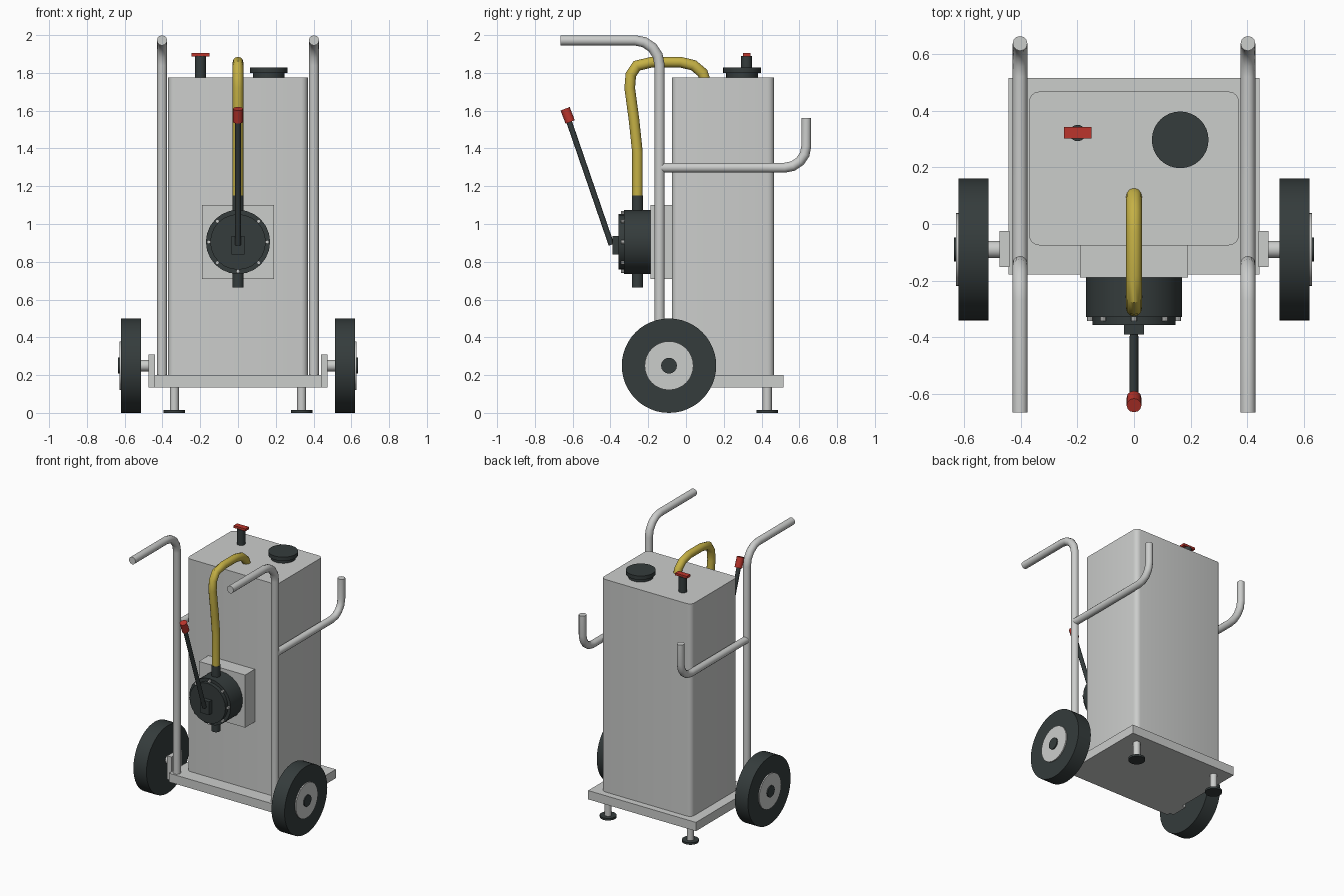
import bpy
import bmesh
import math
from mathutils import Vector, Matrix

cube = bpy.data.objects.get("Cube")
if cube:
    bpy.data.objects.remove(cube, do_unlink=True)


def material(name, color):
    m = bpy.data.materials.new(name)
    m.use_nodes = True
    m.diffuse_color = (*color, 1)
    node = next(n for n in m.node_tree.nodes if n.type == 'BSDF_PRINCIPLED')
    node.inputs["Base Color"].default_value = (*color, 1)
    node.inputs["Roughness"].default_value = 0.6
    return m


GREY = material("light grey paint", (0.6, 0.61, 0.6))
DARK = material("dark rubber", (0.035, 0.045, 0.045))
YELLOW = material("yellow hose", (0.56, 0.44, 0.06))
RED = material("red plastic", (0.5, 0.035, 0.025))


def finish(name, bm, mat):
    """Turn a bmesh into a named object with sharp edges kept."""
    mesh = bpy.data.meshes.new(name)
    bmesh.ops.recalc_face_normals(bm, faces=bm.faces)
    bm.to_mesh(mesh)
    bm.free()
    mesh.materials.append(mat)
    mesh.shade_smooth()
    mesh.set_sharp_from_angle(angle=math.radians(35))
    obj = bpy.data.objects.new(name, mesh)
    bpy.context.collection.objects.link(obj)
    return obj


def box(name, low, high, mat, corner=0):
    """Box between two corners, with optional rounded vertical edges."""
    low, high = Vector(low), Vector(high)
    bm = bmesh.new()
    bmesh.ops.create_cube(bm, size=1, matrix=Matrix.Translation((low + high) / 2)
                          @ Matrix.Diagonal((*(high - low), 1)))
    if corner:
        upright = [e for e in bm.edges
                   if abs(e.verts[0].co.z - e.verts[1].co.z) > 0.01]
        bmesh.ops.bevel(bm, geom=upright, offset=corner, segments=4,
                        profile=0.5, affect='EDGES')
    return finish(name, bm, mat)


def rod(name, start, end, radius, mat, sides=24):
    """Capped cylinder between two points."""
    start, end = Vector(start), Vector(end)
    axis = end - start
    turn = axis.to_track_quat('Z', 'Y').to_matrix().to_4x4()
    bm = bmesh.new()
    bmesh.ops.create_cone(bm, cap_ends=True, segments=sides, radius1=radius,
                          radius2=radius, depth=axis.length,
                          matrix=Matrix.Translation((start + end) / 2) @ turn)
    return finish(name, bm, mat)


def tube(name, x, path, radius, mat, sides=12):
    """Sweep a circle along a (y, z) path lying in a plane of constant x."""
    pts = [Vector(p) for p in path]
    bm = bmesh.new()
    rings = []
    for i, p in enumerate(pts):
        before = (p - pts[i - 1]).normalized() if i else None
        after = (pts[i + 1] - p).normalized() if i < len(pts) - 1 else None
        before, after = before or after, after or before
        tangent = (before + after).normalized()
        normal = Vector((-tangent.y, tangent.x)) / tangent.dot(before)
        ring = []
        for k in range(sides):
            a = math.tau * k / sides
            q = p + normal * radius * math.sin(a)
            ring.append(bm.verts.new((x + radius * math.cos(a), q.x, q.y)))
        rings.append(ring)
    for r, s in zip(rings, rings[1:]):
        for k in range(sides):
            j = (k + 1) % sides
            bm.faces.new((r[k], r[j], s[j], s[k]))
    bm.faces.new(rings[0])
    bm.faces.new(rings[-1])
    return finish(name, bm, mat)


def bent(start, corner, end, radius, steps=4):
    """Path of two perpendicular straight runs joined by an arc."""
    start, corner, end = Vector(start), Vector(corner), Vector(end)
    u, v = (start - corner).normalized(), (end - corner).normalized()
    centre = corner + (u + v) * radius
    arc = []
    for i in range(steps + 1):
        a = math.pi / 2 * i / steps
        arc.append(centre - v * radius * math.cos(a) - u * radius * math.sin(a))
    return [start, *arc, end]


# Tank and base plate
box("tank", (-0.37, -0.075, 0.2), (0.37, 0.467, 1.775), GREY, 0.035)
box("base_plate", (-0.442, -0.178, 0.135), (0.442, 0.515, 0.2), GREY)

# Mirrored running gear, frame and feet
for side, s in (("left", 1), ("right", -1)):
    wy, wz = -0.09, 0.25
    box(side + "_axle_bracket", (min(s * 0.44, s * 0.474), -0.152, 0.135),
        (max(s * 0.44, s * 0.474), -0.025, 0.31), GREY)
    for part, x0, x1, r, mat, n in (
            ("axle", 0.46, 0.53, 0.03, GREY, 16),
            ("tyre", 0.513, 0.62, 0.25, DARK, 48),
            ("wheel_hub", 0.60, 0.628, 0.129, GREY, 32),
            ("hub_cap", 0.62, 0.636, 0.042, DARK, 16)):
        rod(side + "_" + part, (s * x0, wy, wz), (s * x1, wy, wz), r, mat, n)

    tube(side + "_handle", s * 0.402,
         bent((-0.665, 1.972), (-0.14, 1.972), (-0.14, 0.2), 0.13), 0.027, GREY)
    tube(side + "_side_arm", s * 0.402,
         bent((-0.14, 1.298), (0.637, 1.298), (0.637, 1.562), 0.115), 0.026, GREY)

    fx, fy = s * 0.337, 0.43
    rod(side + "_foot_leg", (fx, fy, 0.01), (fx, fy, 0.14), 0.024, GREY, 16)
    rod(side + "_foot_pad", (fx, fy, 0), (fx, fy, 0.015), 0.057, DARK)

# Pump on its mounting box
px, pz = -0.257, 0.905
box("pump_mount", (-0.19, -0.188, 0.71), (0.19, -0.07, 1.1), GREY)
rod("pump_body", (0, -0.185, pz), (0, -0.328, pz), 0.17, DARK)
rod("pump_cover", (0, -0.32, pz), (0, -0.357, pz), 0.147, DARK)
box("lever_pivot", (-0.035, -0.39, 0.838), (0.035, -0.35, 0.937), DARK)
rod("pump_inlet", (0, px, 0.665), (0, px, 0.76), 0.03, DARK, 16)
rod("pump_outlet", (0, px, 1.05), (0, px, 1.152), 0.03, DARK, 16)
for i in range(8):
    a = math.tau * i / 8
    bx, bz = 0.155 * math.cos(a), pz + 0.155 * math.sin(a)
    rod("cover_bolt", (bx, -0.32, bz), (bx, -0.343, bz), 0.01, GREY, 8)

# Pump lever
rod("pump_lever", (0, -0.395, 0.89), (0, -0.625, 1.56), 0.015, DARK, 12)
rod("lever_grip", (0, -0.613, 1.54), (0, -0.64, 1.61), 0.026, RED, 12)

# Hose from pump outlet to tank top
tube("hose", 0, [(px, 1.15), (px, 1.38), (-0.275, 1.55), (-0.298, 1.72),
                 (-0.292, 1.79), (-0.26, 1.838), (-0.18, 1.857), (-0.03, 1.857),
                 (0.04, 1.84), (0.088, 1.80), (0.1, 1.765)], 0.028, YELLOW)

# Filler cap and valve on the tank top
rod("filler_neck", (0.163, 0.297, 1.77), (0.163, 0.297, 1.805), 0.084, DARK, 32)
rod("filler_cap", (0.163, 0.297, 1.8), (0.163, 0.297, 1.828), 0.1, DARK, 32)
rod("valve_stem", (-0.199, 0.321, 1.77), (-0.199, 0.321, 1.89), 0.029, DARK, 16)
box("valve_handle", (-0.247, 0.301, 1.888), (-0.15, 0.342, 1.905), RED)
